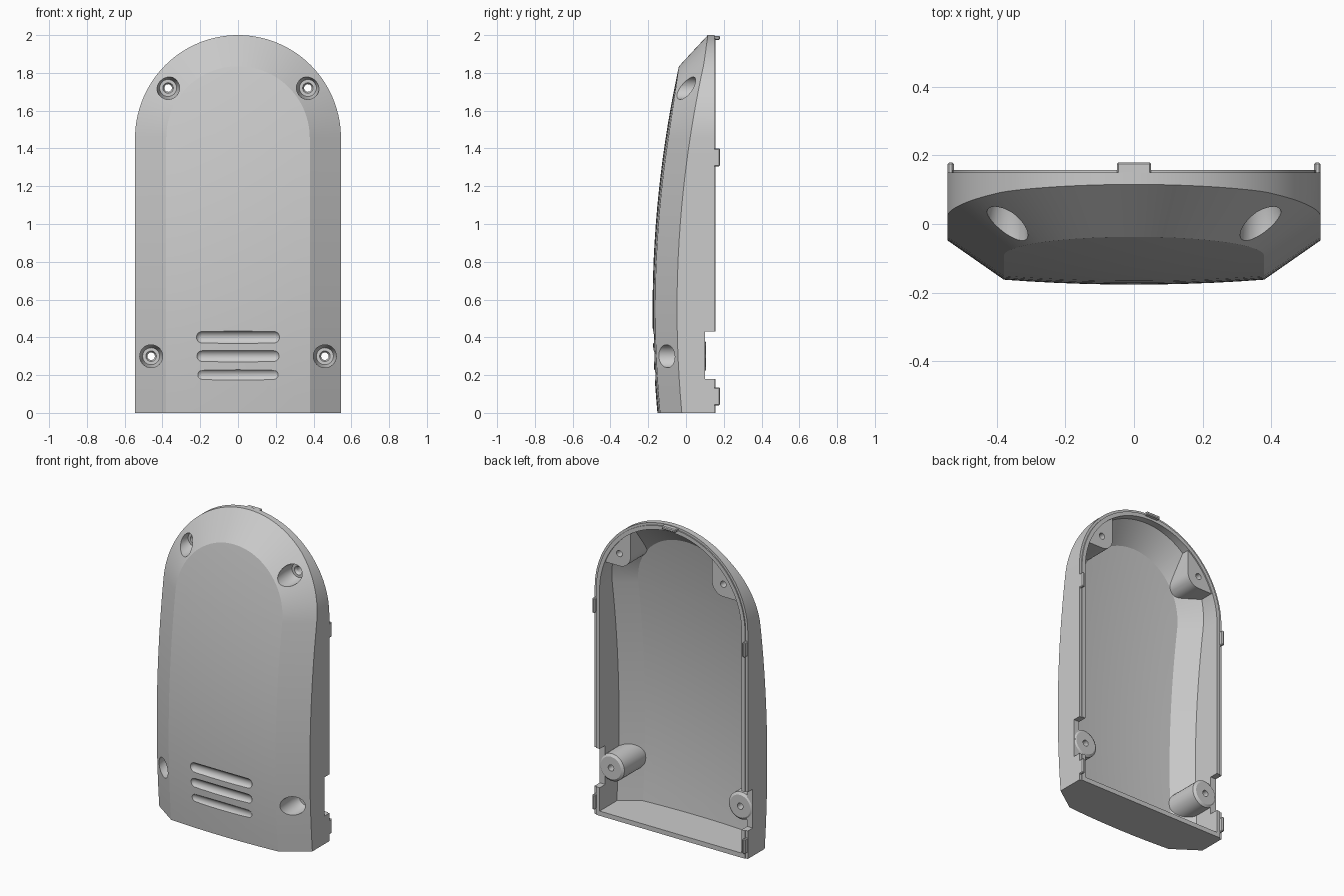
import bpy, bmesh
from math import sin, cos, pi
from mathutils import Matrix, Vector

if "Cube" in bpy.data.objects:
    bpy.data.objects.remove(bpy.data.objects["Cube"])

W, ZC = 0.545, 1.455          # half width, centre height of the round top
CH, CHD = 0.165, 0.115        # front chamfer width and depth


def front_y(x, z, d):
    """Bowed, slightly crowned front with a chamfer near the outline."""
    bow = -0.177 + (z - 0.55) ** 2 / 11.84
    return bow + 0.1 * min(abs(x), 0.38) ** 2 + CHD * max(0, 1 - d / CH)


def outline(d, z0, sides=16, arc=56):
    """Arch-shaped outline, inset by d, from bottom left to bottom right."""
    r = W - d
    left = [(-r, z0 + (ZC - z0) * i / sides) for i in range(sides)]
    top = [(-r * cos(pi * i / arc), ZC + r * sin(pi * i / arc)) for i in range(arc + 1)]
    return left + top + [(-x, z) for x, z in reversed(left)]


def finish(bm, name):
    bmesh.ops.remove_doubles(bm, verts=bm.verts[:], dist=1e-5)
    bmesh.ops.recalc_face_normals(bm, faces=bm.faces[:])
    me = bpy.data.meshes.new(name)
    bm.to_mesh(me)
    bm.free()
    ob = bpy.data.objects.new(name, me)
    bpy.context.collection.objects.link(ob)
    return ob


def arch_solid(name, rings, lift=0.0, z0=0.0, cols=10):
    """Closed solid; rings are (inset, y), y None means on the front surface."""
    bm = bmesh.new()
    fy = lambda x, z, d: front_y(x, z, d) + lift

    def strip(a, b):
        for i in range(len(a) - 1):
            bm.faces.new((a[i], a[i + 1], b[i + 1], b[i]))

    loops = [[bm.verts.new((x, fy(x, z, d) if y is None else y, z))
              for x, z in outline(d, z0)] for d, y in rings]
    for a, b in zip(loops, loops[1:]):
        strip(a, b)
    for d, y in (rings[0], rings[-1]):
        pts = outline(d, z0)
        rows = []
        for x, z in pts[:len(pts) // 2 + 1]:
            xs = [x * (1 - 2 * j / cols) for j in range(cols + 1)]
            rows.append([bm.verts.new((q, fy(q, z, d) if y is None else y, z)) for q in xs])
        for a, b in zip(rows, rows[1:]):
            strip(a, b)
    bmesh.ops.remove_doubles(bm, verts=bm.verts[:], dist=1e-5)
    bmesh.ops.holes_fill(bm, edges=[e for e in bm.edges if e.is_boundary], sides=0)
    return finish(bm, name)


def lathe(name, x, z, profile, n=32):
    """Solid turned about a front-to-back axis; profile is (radius, y)."""
    bm = bmesh.new()
    loops = [[bm.verts.new((x + r * cos(2 * pi * i / n), y, z + r * sin(2 * pi * i / n)))
              for i in range(n)] for r, y in profile]
    for a, b in zip(loops, loops[1:]):
        for i in range(n):
            bm.faces.new((a[i], a[(i + 1) % n], b[(i + 1) % n], b[i]))
    bm.faces.new(loops[0])
    bm.faces.new(loops[-1])
    return finish(bm, name)


def prism(name, pts, y0, y1):
    bm = bmesh.new()
    a = [bm.verts.new((x, y0, z)) for x, z in pts]
    b = [bm.verts.new((x, y1, z)) for x, z in pts]
    for i in range(len(a)):
        k = (i + 1) % len(a)
        bm.faces.new((a[i], a[k], b[k], b[i]))
    bm.faces.new(a)
    bm.faces.new(b)
    return finish(bm, name)


def box(name, x0, x1, y0, y1, z0, z1):
    return prism(name, [(x0, z0), (x1, z0), (x1, z1), (x0, z1)], y0, y1)


def boolean(ob, other, op, keep=False):
    m = ob.modifiers.new("cut", 'BOOLEAN')
    m.operation, m.solver, m.object = op, 'EXACT', other
    dg = bpy.context.evaluated_depsgraph_get()
    me = bpy.data.meshes.new_from_object(ob.evaluated_get(dg))
    ob.modifiers.clear()
    ob.data = me
    if not keep:
        bpy.data.objects.remove(other)


# Hollow cover with a stepped rim
cover = arch_solid("cover_shell", [(0, 0.15), (0, None), (CH, None)][::-1]
                   + [(0.015, 0.15), (0.015, 0.157)])
cavity = arch_solid("cavity", [(0.04, 0.25), (0.04, None), (CH, None)], lift=0.035, z0=0.03)
boolean(cover, cavity, 'DIFFERENCE')

# Rim notches beside the lower screws
for s in (-1, 1):
    x0, x1 = sorted((s * 0.40, s * 0.60))
    boolean(cover, box("notch", x0, x1, 0.10, 0.3, 0.18, 0.43), 'DIFFERENCE')

# Screw bosses, clipped to the cover body
clip = arch_solid("clip", [(0.008, 0.3), (0.008, None), (CH, None)], lift=0.01, z0=0.01)
for s in (-1, 1):
    low = lathe("lower_boss", s * 0.46, 0.30, [(0.088, -0.3), (0.088, 0.095), (0.072, 0.106)])
    corner = [(0.37 - 0.08 * cos(pi / 2 * i / 8), 1.72 - 0.08 * sin(pi / 2 * i / 8))
              for i in range(9)]
    pts = [(s * x, z) for x, z in corner + [(0.6, 1.64), (0.6, 1.98), (0.29, 1.98)]]
    high = prism("upper_boss", pts, -0.3, 0.149)
    for boss in (low, high):
        boolean(boss, clip, 'INTERSECT', keep=True)
        boolean(cover, boss, 'UNION')
bpy.data.objects.remove(clip)

# Countersunk screw holes
for x, z, seat in ((0.46, 0.30, 0.03), (0.37, 1.72, 0.085)):
    for s in (-1, 1):
        hole = lathe("hole", s * x, z, [(0.062, -0.3), (0.060, seat - 0.05), (0.045, seat),
                                        (0.028, seat), (0.02, seat + 0.015), (0.02, 0.3)])
        boolean(cover, hole, 'DIFFERENCE')

# Three shallow grip grooves
for z in (0.2, 0.3, 0.4):
    bm = bmesh.new()
    for x in (-0.19, 0.19):
        bmesh.ops.create_uvsphere(bm, u_segments=24, v_segments=12, radius=0.035,
                                  matrix=Matrix.Translation(Vector((x, -0.188, z))))
    hull = bmesh.ops.convex_hull(bm, input=bm.verts[:])
    junk = {g for g in hull["geom_interior"] + hull["geom_unused"]
            if isinstance(g, bmesh.types.BMVert)}
    bmesh.ops.delete(bm, geom=list(junk), context='VERTS')
    outer = {f for f in hull["geom"] if isinstance(f, bmesh.types.BMFace)}
    bmesh.ops.delete(bm, geom=[f for f in bm.faces if f not in outer], context='FACES')
    boolean(cover, finish(bm, "groove"), 'DIFFERENCE')

# Snap tabs on the rim
tabs = [box("top_tab", -0.05, 0.05, 0.13, 0.18, 1.975, 1.996)]
for s, side in ((-1, "left"), (1, "right")):
    x0, x1 = sorted((s * 0.526, s * 0.5445))
    tabs.append(box(side + "_lower_tab", x0, x1, 0.12, 0.18, 0.04, 0.135))
    tabs.append(box(side + "_upper_tab", x0, x1, 0.12, 0.18, 1.305, 1.40))
for t in tabs:
    b = t.modifiers.new("bevel", 'BEVEL')
    b.width, b.segments = 0.005, 1

# Smooth shading with crisp edges
bpy.ops.object.select_all(action='DESELECT')
cover.select_set(True)
bpy.context.view_layer.objects.active = cover
bpy.ops.object.shade_smooth_by_angle(angle=0.35)
